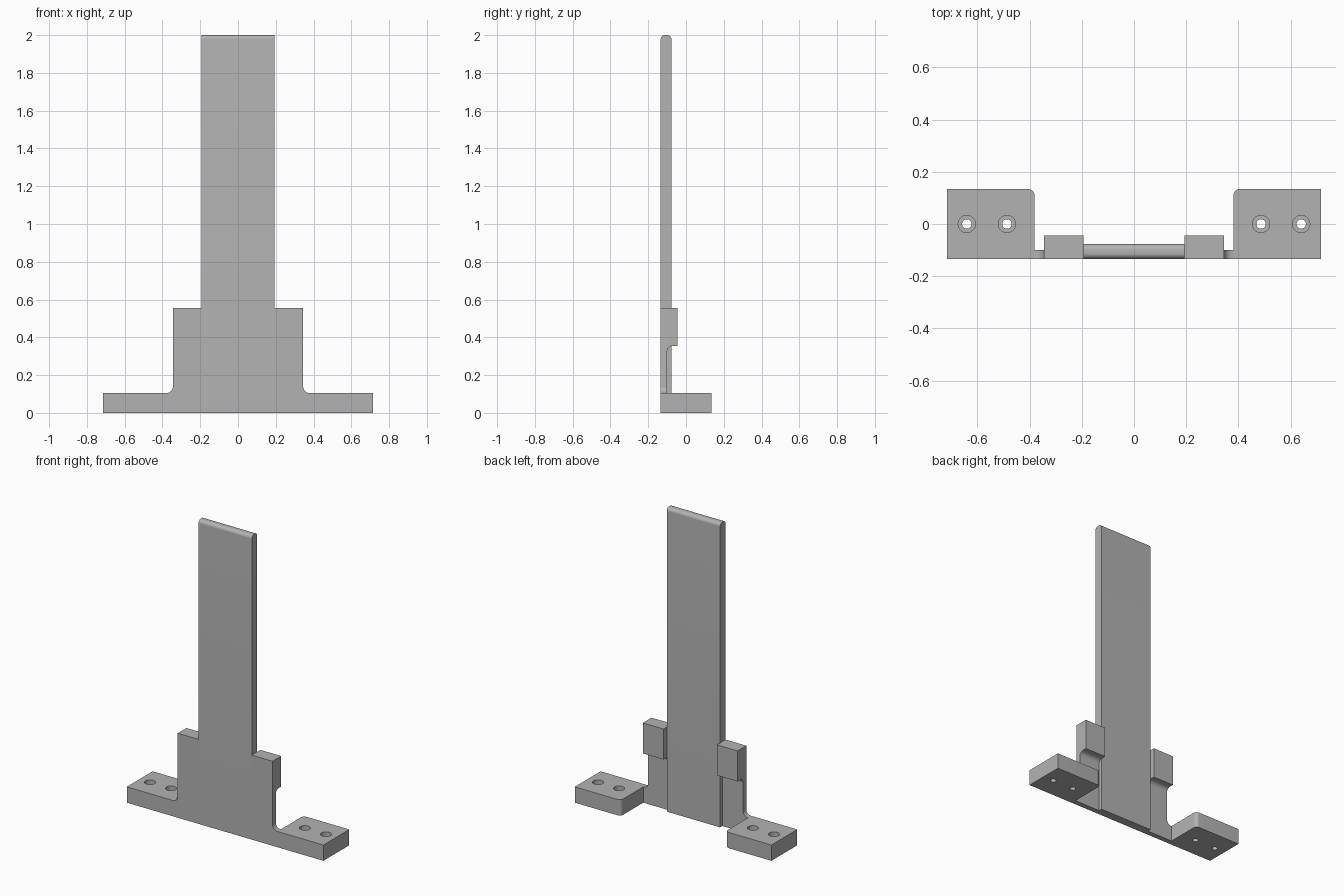
import bpy, bmesh
from math import sin, cos, pi, radians
from mathutils import Vector

old = bpy.data.objects.get("Cube")
if old:
    bpy.data.objects.remove(old, do_unlink=True)

grey = bpy.data.materials.new("plain_grey")
grey.use_nodes = True
grey.diffuse_color = (0.45, 0.45, 0.45, 1)
grey.node_tree.nodes["Principled BSDF"].inputs["Base Color"].default_value = (0.45, 0.45, 0.45, 1)


def arc(cx, cy, r, start, end, steps=8):
    angles = [radians(start + (end - start) * i / steps) for i in range(steps + 1)]
    return [(cx + r * cos(a), cy + r * sin(a)) for a in angles]


def prism(name, outline, axis, lo, hi):
    """Extrude a 2D outline along the given axis from lo to hi."""
    def place(p, d):
        co = list(p)
        co.insert("xyz".index(axis), d)
        return Vector(co)
    bm = bmesh.new()
    face = bm.faces.new([bm.verts.new(place(p, lo)) for p in outline])
    ext = bmesh.ops.extrude_face_region(bm, geom=[face])
    moved = [v for v in ext["geom"] if isinstance(v, bmesh.types.BMVert)]
    bmesh.ops.translate(bm, verts=moved, vec=place((0, 0), hi - lo))
    bmesh.ops.recalc_face_normals(bm, faces=bm.faces[:])
    mesh = bpy.data.meshes.new(name)
    bm.to_mesh(mesh)
    bm.free()
    mesh.materials.append(grey)
    obj = bpy.data.objects.new(name, mesh)
    bpy.context.collection.objects.link(obj)
    return obj


def activate(obj):
    bpy.ops.object.select_all(action='DESELECT')
    obj.select_set(True)
    bpy.context.view_layer.objects.active = obj


def cut(obj, cutter):
    mod = obj.modifiers.new("cut", 'BOOLEAN')
    mod.operation, mod.solver, mod.object = 'DIFFERENCE', 'EXACT', cutter
    activate(obj)
    bpy.ops.object.modifier_apply(modifier=mod.name)
    bpy.data.objects.remove(cutter, do_unlink=True)


FRONT, WEB_BACK, TONGUE_BACK, BLOCK_BACK, FOOT_BACK = -0.134, -0.1, -0.077, -0.044, 0.134
TONGUE_X, WEB_X, FOOT_X, END_X = 0.194, 0.345, 0.381, 0.716
FOOT_Z, BLOCK_Z, SHOULDER_Z = 0.104, 0.355, 0.556

# Tall upright blade with both top edges rounded
r = 0.022
tongue = prism("upright_blade",
               [(FRONT, 0), (TONGUE_BACK, 0)]
               + arc(TONGUE_BACK - r, 2 - r, r, 0, 90)
               + arc(FRONT + r, 2 - r, r, 90, 180),
               "x", -TONGUE_X, TONGUE_X)

# Thin web beside the blade, filleted into the foot
r = FOOT_X - WEB_X
web = prism("side_web",
            [(TONGUE_X, 0), (FOOT_X, 0)]
            + arc(FOOT_X, FOOT_Z + r, r, 270, 180)
            + [(WEB_X, SHOULDER_Z), (TONGUE_X, SHOULDER_Z)],
            "y", FRONT, WEB_BACK)

# Shoulder block behind the web, with a concave underside
r = 0.03
block = prism("shoulder_block",
              [(WEB_BACK, SHOULDER_Z)]
              + arc(WEB_BACK + r, BLOCK_Z - r, r, 180, 90)
              + [(BLOCK_BACK, BLOCK_Z), (BLOCK_BACK, SHOULDER_Z)],
              "x", TONGUE_X, WEB_X)

# Mounting foot with a rounded inner back corner
r = 0.025
foot = prism("mounting_foot",
             [(FOOT_X, FRONT), (END_X, FRONT), (END_X, FOOT_BACK)]
             + arc(FOOT_X + r, FOOT_BACK - r, r, 90, 180),
             "z", 0, FOOT_Z)

# Counterbored screw holes
for x in (0.487, 0.641):
    for radius, bottom in ((0.033, 0.05), (0.018, -0.1)):
        cut(foot, prism("hole_cutter", arc(x, 0, radius, 0, 352.5, 47), "z", bottom, 0.2))

for part in (web, block, foot):
    mirror = part.modifiers.new("mirror", 'MIRROR')
    mirror.use_mirror_merge = False
    activate(part)
    bpy.ops.object.modifier_apply(modifier=mirror.name)

for part in (tongue, web, block, foot):
    activate(part)
    bpy.ops.object.shade_smooth_by_angle(angle=radians(30))
